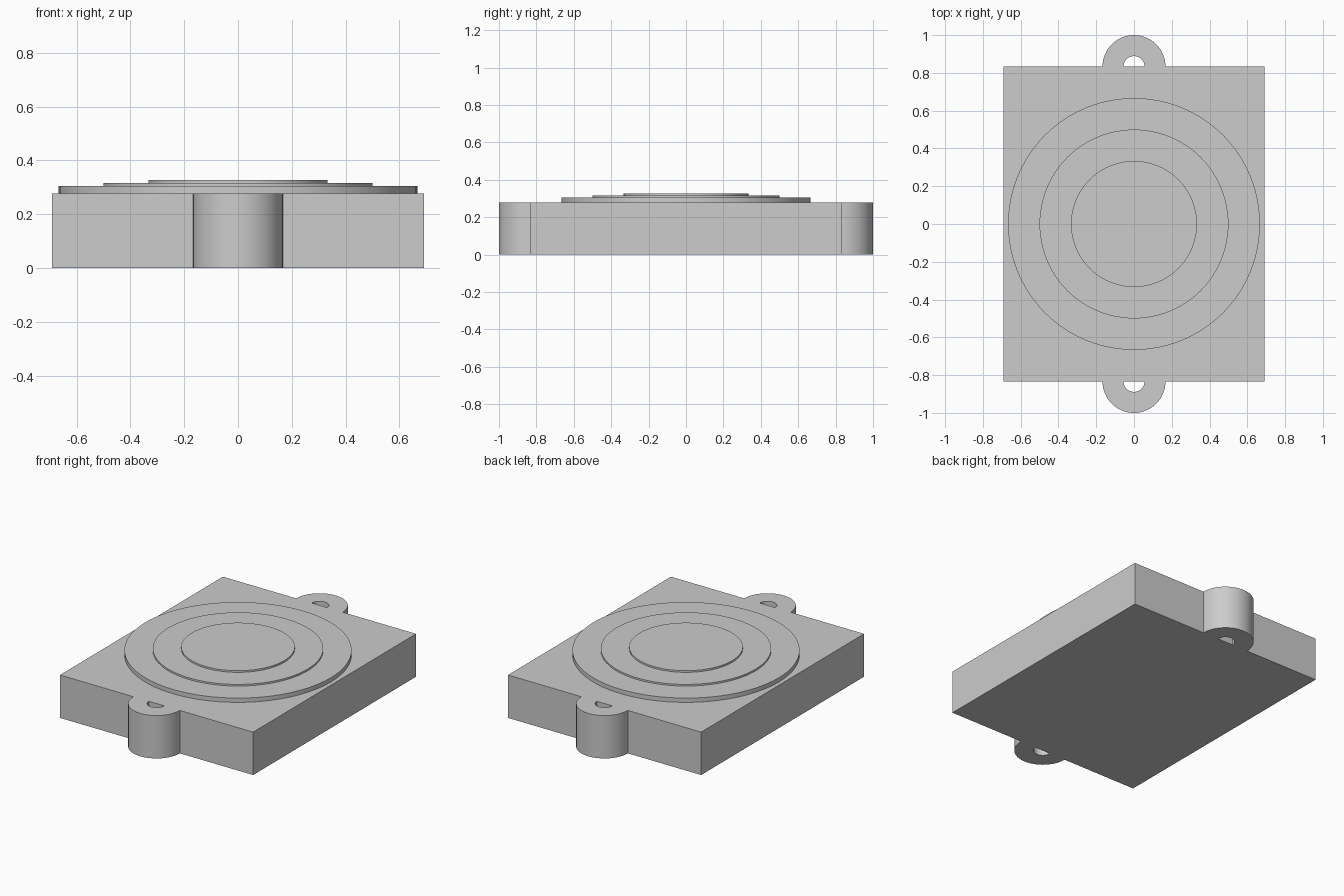
import bpy, bmesh
from math import sin, cos, pi, radians

cube = bpy.data.objects.get("Cube")
if cube:
    bpy.data.objects.remove(cube, do_unlink=True)

U = 1 / 6              # lug radius, the module of the whole part
HEIGHT = 0.278         # body height
HALF_X, HALF_Y = 0.692, 5 * U

grey = bpy.data.materials.new("light grey")
grey.use_nodes = True
colour = (0.604, 0.604, 0.604, 1)
grey.diffuse_color = colour
grey.node_tree.nodes["Principled BSDF"].inputs["Base Color"].default_value = colour


def finish(obj, name):
    obj.name = name
    obj.data.name = name
    obj.data.materials.append(grey)
    bpy.ops.object.select_all(action="DESELECT")
    obj.select_set(True)
    bpy.context.view_layer.objects.active = obj
    bpy.ops.object.shade_smooth_by_angle(angle=radians(30))


def disc(name, radius, bottom, top):
    bpy.ops.mesh.primitive_cylinder_add(
        vertices=96, radius=radius, depth=top - bottom,
        location=(0, 0, (bottom + top) / 2))
    finish(bpy.context.object, name)


def lug(name, side, outer, inner, steps=32):
    """Half ring standing against the end wall of the body."""
    bm = bmesh.new()
    rings = []
    for i in range(steps + 1):
        a = pi * i / steps
        corners = ((inner, 0), (outer, 0), (outer, HEIGHT), (inner, HEIGHT))
        rings.append([bm.verts.new((r * cos(a), side * (HALF_Y + r * sin(a)), z))
                      for r, z in corners])
    for p, q in zip(rings, rings[1:]):
        for j in range(4):
            k = (j + 1) % 4
            bm.faces.new((p[j], p[k], q[k], q[j]))
    bm.faces.new(rings[0])
    bm.faces.new(rings[-1])
    bmesh.ops.recalc_face_normals(bm, faces=bm.faces)
    mesh = bpy.data.meshes.new(name)
    bm.to_mesh(mesh)
    bm.free()
    obj = bpy.data.objects.new(name, mesh)
    bpy.context.collection.objects.link(obj)
    finish(obj, name)


# Rectangular body
bpy.ops.mesh.primitive_cube_add(size=1, location=(0, 0, HEIGHT / 2))
body = bpy.context.object
body.scale = (2 * HALF_X, 2 * HALF_Y, HEIGHT)
bpy.ops.object.transform_apply(location=False, rotation=False, scale=True)
finish(body, "body")

# Stepped round discs on top
disc("lower_disc", 4 * U, HEIGHT, 0.306)
disc("middle_disc", 3 * U, 0.306, 0.317)
disc("upper_disc", 2 * U, 0.317, 0.328)

# Mounting lugs at both ends
lug("front_lug", -1, U, U / 3)
lug("back_lug", 1, U, U / 3)
